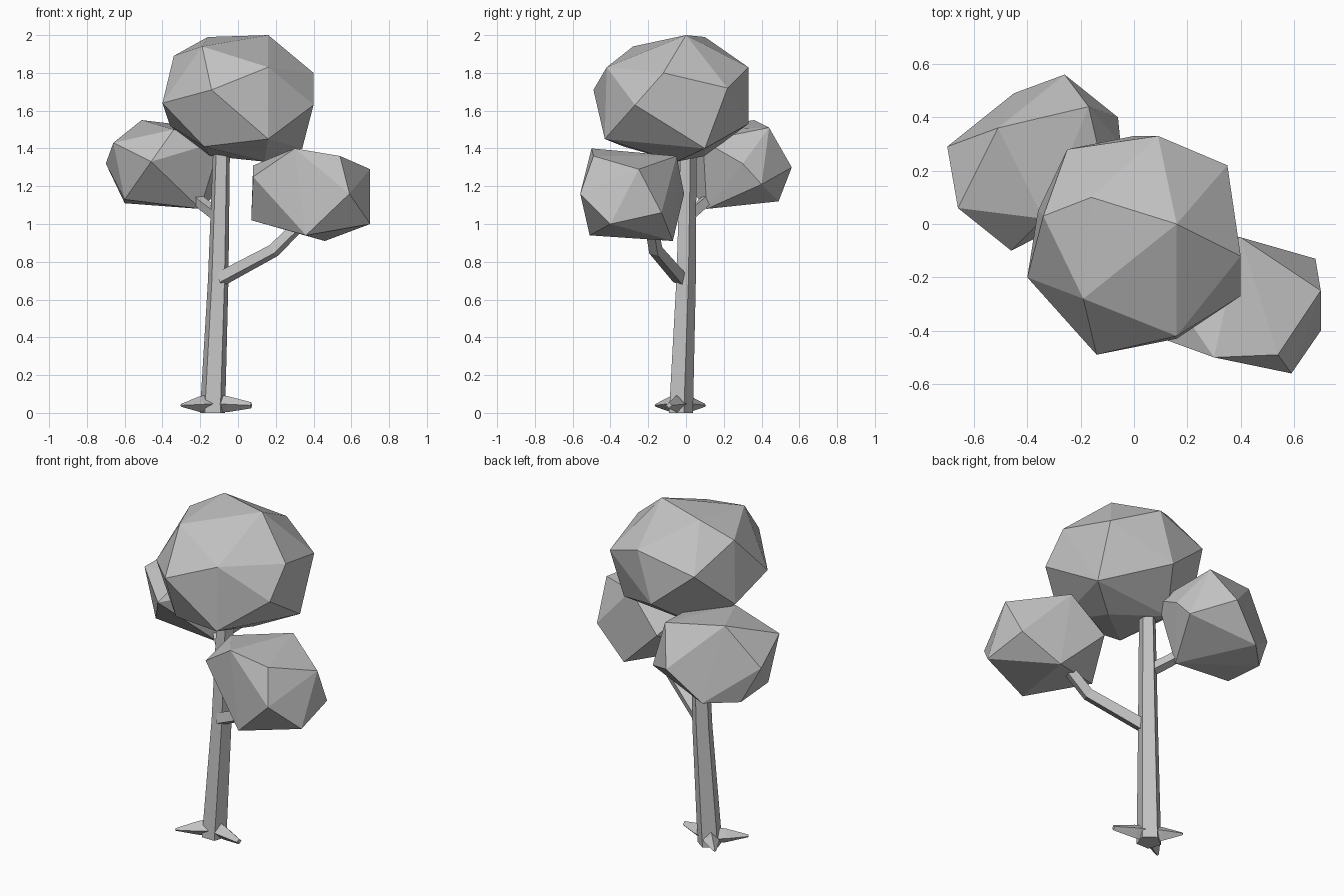
import bpy
import bmesh
import math
from mathutils import Vector

cube = bpy.data.objects.get("Cube")
if cube:
    bpy.data.objects.remove(cube, do_unlink=True)

grey = bpy.data.materials.new("plain_grey")
grey.use_nodes = True
tone = (0.55, 0.55, 0.55, 1)
grey.diffuse_color = tone
grey.node_tree.nodes["Principled BSDF"].inputs["Base Color"].default_value = tone


def finish(name, bm):
    """Turn a bmesh into a flat-shaded grey object."""
    bmesh.ops.recalc_face_normals(bm, faces=bm.faces)
    mesh = bpy.data.meshes.new(name)
    bm.to_mesh(mesh)
    bm.free()
    mesh.materials.append(grey)
    obj = bpy.data.objects.new(name, mesh)
    bpy.context.collection.objects.link(obj)
    return obj


def faceted_clump(name, corners):
    """Low-poly foliage clump: the hull around its corners."""
    bm = bmesh.new()
    for corner in corners:
        bm.verts.new(corner)
    result = bmesh.ops.convex_hull(bm, input=bm.verts)
    spare = [v for v in result["geom_interior"] if isinstance(v, bmesh.types.BMVert)]
    bmesh.ops.delete(bm, geom=spare, context="VERTS")
    return finish(name, bm)


def limb(name, path, radii, sides, turn=0.0, level=False):
    """Tapered tube along a path, with horizontal rings when level."""
    points = [Vector(p) for p in path]
    bm = bmesh.new()
    rings = []
    for i, (point, radius) in enumerate(zip(points, radii)):
        along = points[min(i + 1, len(points) - 1)] - points[max(i - 1, 0)]
        along = Vector((0, 0, 1)) if level else along.normalized()
        side = Vector((1, 0, 0)) if level else along.cross(Vector((0, 0, 1))).normalized()
        up = along.cross(side)
        ring = []
        for k in range(sides):
            angle = turn + math.tau * k / sides
            offset = side * math.cos(angle) + up * math.sin(angle)
            ring.append(bm.verts.new(point + offset * radius))
        rings.append(ring)
    for low, high in zip(rings, rings[1:]):
        for k in range(sides):
            n = (k + 1) % sides
            bm.faces.new((low[k], low[n], high[n], high[k]))
    bm.faces.new(rings[0])
    bm.faces.new(rings[-1])
    return finish(name, bm)


# Leaning five-sided trunk
limb("trunk",
     [(-0.135, -0.033, 0), (-0.105, -0.005, 0.7), (-0.086, 0.01, 1.45)],
     [0.07, 0.057, 0.046], 5, turn=math.radians(18), level=True)

# Square branches reaching into the side clumps
limb("left_branch",
     [(-0.09, -0.03, 0.71), (0.19, -0.16, 0.86), (0.35, -0.19, 1.02)],
     [0.042, 0.038, 0.034], 4, turn=math.radians(30))
limb("right_branch",
     [(-0.1, 0.01, 1.04), (-0.18, 0.08, 1.1), (-0.27, 0.16, 1.18)],
     [0.036, 0.034, 0.03], 4, turn=math.radians(30))

# Three tapering roots spreading from the trunk foot
base = Vector((-0.135, -0.03, 0.05))
for side, tip, blunt in [("left", (0.07, -0.09), 0.016),
                         ("front", (-0.3, -0.16), 0.008),
                         ("rear", (-0.26, 0.1), 0.008)]:
    end = Vector((*tip, 0.04))
    limb(f"{side}_root", [base, base.lerp(end, 0.4), end],
         [0.05, 0.042, blunt], 4)

# Large clump on top of the trunk
faceted_clump("top_foliage", [
    (0.16, 0, 2), (-0.16, 0.1, 1.99), (-0.19, -0.28, 1.94), (0.09, 0.33, 1.83),
    (-0.34, 0.03, 1.89), (-0.25, 0.28, 1.74), (0.4, -0.12, 1.8), (0.4, -0.27, 1.63),
    (0.35, 0.22, 1.72), (0.16, -0.42, 1.83), (-0.14, -0.49, 1.71), (-0.4, -0.2, 1.64),
    (0.16, -0.43, 1.45), (-0.18, -0.33, 1.41), (0.34, 0.1, 1.4), (0, 0.33, 1.53),
    (0.14, -0.05, 1.33), (-0.15, 0.1, 1.36), (-0.36, 0.05, 1.52)])

# Lower clump on the left branch
faceted_clump("left_foliage", [
    (0.3, -0.5, 1.4), (0.4, -0.05, 1.36), (0.54, -0.49, 1.36), (0.08, -0.18, 1.31),
    (0.08, -0.42, 1.25), (0.07, -0.27, 1.02), (0.7, -0.25, 1.29), (0.7, -0.4, 1),
    (0.59, -0.56, 1.16), (0.68, -0.13, 1.06), (0.46, -0.07, 0.91), (0.36, -0.51, 0.94),
    (0.2, -0.01, 1.16)])

# Rear clump on the right branch
faceted_clump("right_foliage", [
    (-0.51, 0.36, 1.55), (-0.17, 0.44, 1.51), (-0.26, 0.56, 1.3), (-0.45, 0.49, 1.12),
    (-0.7, 0.29, 1.32), (-0.66, 0.06, 1.43), (-0.46, -0.1, 1.33), (-0.6, 0.08, 1.13),
    (-0.6, 0.34, 1.11), (-0.06, 0.4, 1.21), (-0.2, 0.11, 1.08), (-0.34, 0.02, 1.5),
    (-0.09, 0.09, 1.44), (-0.05, 0.3, 1.32)])
